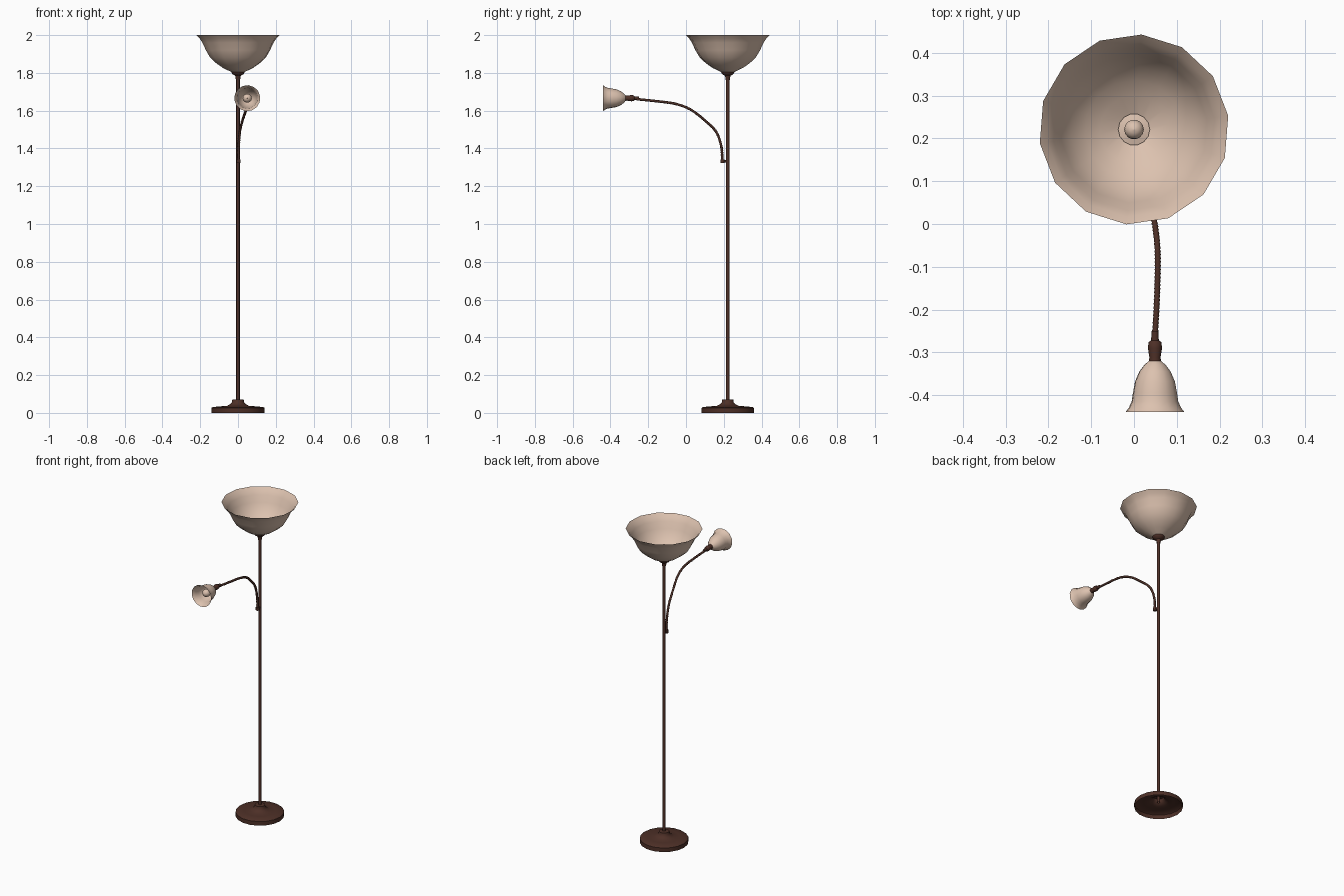
import bpy, bmesh, math
from mathutils import Vector

if "Cube" in bpy.data.objects:
    bpy.data.objects.remove(bpy.data.objects["Cube"])

POLE = Vector((0, 0.221, 0))
HEAD = Vector((0.049, 0, 1.666))


def material(name, rgb):
    m = bpy.data.materials.new(name)
    m.diffuse_color = (*rgb, 1)
    m.use_nodes = True
    m.node_tree.nodes["Principled BSDF"].inputs["Base Color"].default_value = m.diffuse_color
    return m


brown = material("dark_bronze", (0.075, 0.029, 0.02))
cream = material("cream_glass", (0.72, 0.54, 0.43))


def loft(name, rings, sides, mat, offset=0.0, caps=(False, False), angle=50):
    """Skin circles given as (centre, direction, radius)."""
    bm = bmesh.new()
    loops = []
    for c, d, r in rings:
        d = d.normalized()
        u = Vector((1, 0, 0))
        u = (u - d * u.dot(d)).normalized()
        v = d.cross(u)
        loops.append([bm.verts.new(c + r * (u * math.cos(a) + v * math.sin(a)))
                      for a in (offset + 2 * math.pi * i / sides for i in range(sides))])
    for a, b in zip(loops, loops[1:]):
        for i in range(sides):
            j = (i + 1) % sides
            bm.faces.new((a[i], a[j], b[j], b[i]))
    if caps[0]:
        bm.faces.new(loops[0][::-1])
    if caps[1]:
        bm.faces.new(loops[-1])
    me = bpy.data.meshes.new(name)
    bm.to_mesh(me)
    bm.free()
    me.materials.append(mat)
    ob = bpy.data.objects.new(name, me)
    bpy.context.collection.objects.link(ob)
    bpy.ops.object.select_all(action='DESELECT')
    ob.select_set(True)
    bpy.context.view_layer.objects.active = ob
    bpy.ops.object.shade_smooth_by_angle(angle=math.radians(angle))
    return ob


def lathe(name, profile, sides, mat, origin=POLE, axis=Vector((0, 0, 1)), **kw):
    """Turn a (radius, distance along axis) profile."""
    return loft(name, [(origin + axis * h, axis, r) for r, h in profile], sides, mat, **kw)


def ball(radius, height, neck, base):
    """Bulb profile: a neck and then a sphere."""
    pts = [(neck, base)]
    for i in range(2, 9):
        t = math.pi * i / 8
        pts.append((max(radius * math.sin(t), 0.0005), height - radius * math.cos(t)))
    return pts


# base, a hollow turned foot
lathe("base", [(0.141, 0), (0.141, 0.026), (0.134, 0.031), (0.09, 0.035), (0.058, 0.037),
               (0.042, 0.046), (0.032, 0.056), (0.03, 0.07), (0.009, 0.072)], 18, brown, angle=40)

# pole and the collar under the large shade
lathe("pole", [(0.0095, 0.03), (0.0095, 1.77)], 10, brown)
lathe("shade_collar", [(0.011, 1.762), (0.013, 1.775), (0.015, 1.785), (0.03, 1.793),
                       (0.036, 1.804), (0.036, 1.81)], 14, brown, caps=(True, True))

# large shade and bulb
lathe("large_shade", [(0.03, 1.802), (0.08, 1.826), (0.115, 1.85), (0.148, 1.88), (0.172, 1.92),
                      (0.19, 1.96), (0.205, 1.982), (0.2225, 2.0)], 14, cream,
      offset=math.radians(8.3), angle=80)
lathe("large_bulb_seat", [(0.037, 1.808), (0.037, 1.815), (0.016, 1.82)], 14, cream)
lathe("large_bulb", ball(0.023, 1.875, 0.015, 1.81), 14, cream, angle=80)

# gooseneck: smooth path sampled with alternating radii for the ridges
path = [Vector(p) for p in ((0.003, 0.192, 1.33), (0.004, 0.187, 1.41), (0.01, 0.158, 1.49),
                            (0.026, 0.092, 1.555), (0.045, 0.02, 1.608), (0.055, -0.06, 1.637),
                            (0.054, -0.164, 1.651), (0.049, -0.262, 1.661))]
ext = [2 * path[0] - path[1]] + path + [2 * path[-1] - path[-2]]
pts = []
for p0, p1, p2, p3 in zip(ext, ext[1:], ext[2:], ext[3:]):
    n = 2 * round((p2 - p1).length / 0.009)
    for i in range(n):
        t = i / n
        pts.append(0.5 * (2 * p1 + (p2 - p0) * t + (2 * p0 - 5 * p1 + 4 * p2 - p3) * t * t
                          + (3 * p1 - p0 - 3 * p2 + p3) * t ** 3))
pts.append(path[-1])
rings = [(p, pts[min(i + 1, len(pts) - 1)] - pts[max(i - 1, 0)], 0.0075 if i % 2 else 0.006)
         for i, p in enumerate(pts)]
loft("gooseneck", rings, 8, brown)

# clamp joining the gooseneck to the pole
lathe("gooseneck_clamp", [(0.011, 1.323), (0.011, 1.342)], 10, brown,
      origin=Vector((0.003, 0.193, 0)), caps=(True, True))
lathe("clamp_link", [(0.006, 0), (0.006, 0.025)], 8, brown,
      origin=Vector((0.002, 0.195, 1.332)), axis=Vector((0, 1, 0)))

# reading lamp: socket, shade and bulb facing the front
front = Vector((0, -1, 0))
lathe("small_socket", [(0.008, 0.25), (0.009, 0.272), (0.015, 0.276), (0.0165, 0.29),
                       (0.013, 0.312), (0.015, 0.325)], 12, brown,
      origin=HEAD, axis=front, caps=(True, True))
lathe("small_shade", [(0.014, 0.32), (0.025, 0.329), (0.037, 0.345), (0.047, 0.368),
                      (0.052, 0.395), (0.055, 0.415), (0.062, 0.43), (0.069, 0.439)], 14, cream,
      origin=HEAD, axis=front, offset=math.radians(8), angle=80)
lathe("small_bulb", ball(0.024, 0.388, 0.013, 0.322), 14, cream, origin=HEAD, axis=front, angle=80)
